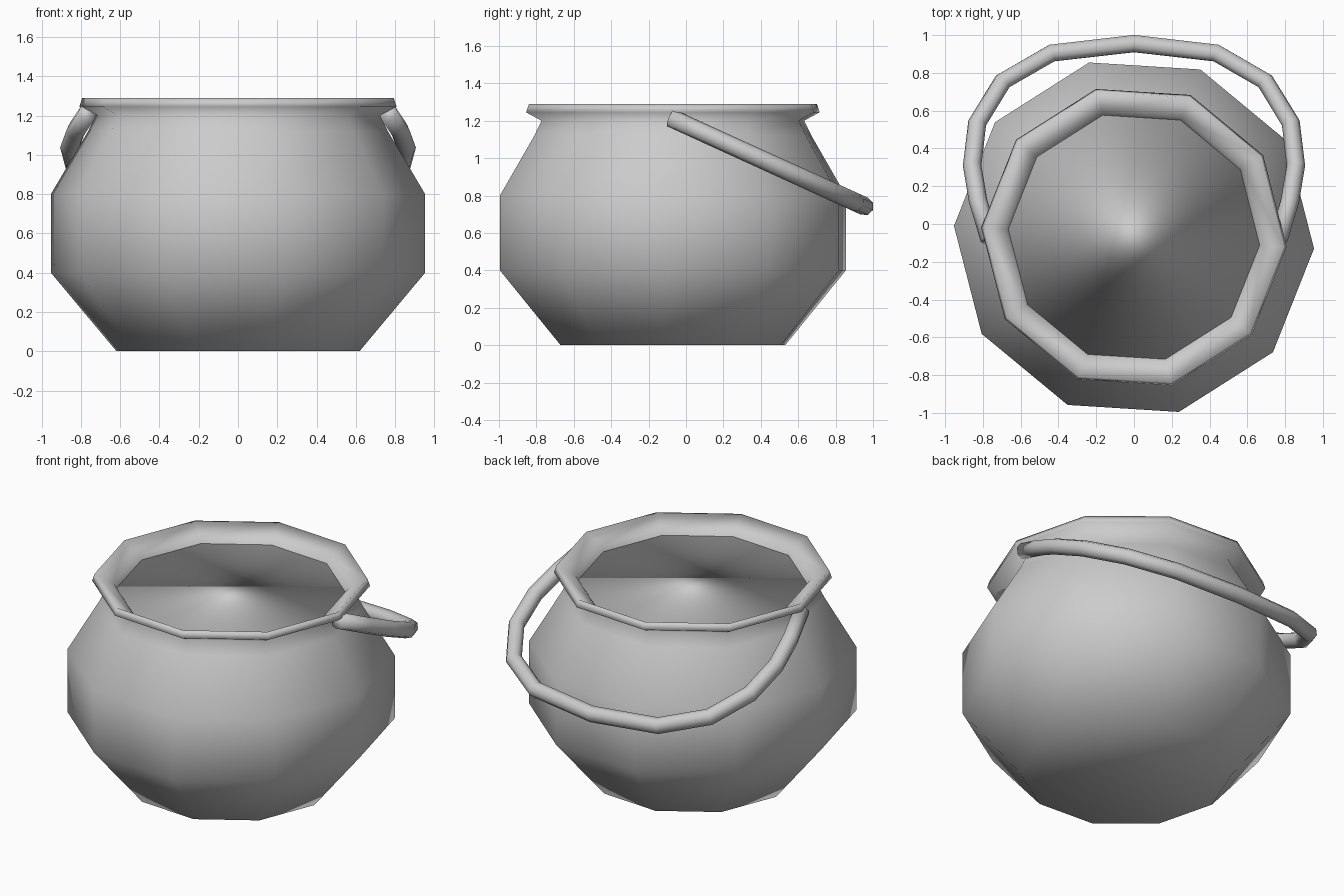
import bpy, bmesh, math
from mathutils import Vector

cube = bpy.data.objects.get("Cube")
if cube:
    bpy.data.objects.remove(cube, do_unlink=True)

# One plain grey for the whole pot
grey = bpy.data.materials.new("pot_grey")
grey.use_nodes = True
colour = (0.6, 0.6, 0.6, 1)
grey.diffuse_color = colour
grey.node_tree.nodes["Principled BSDF"].inputs["Base Color"].default_value = colour

SIDES = 10
TURN = math.radians(-3.6)
CENTRE_Y = -0.07


def ring(bm, radius, z):
    """Ten-sided loop of vertices around the pot axis."""
    verts = []
    for i in range(SIDES):
        a = TURN + math.tau * i / SIDES
        verts.append(bm.verts.new((radius * math.cos(a), CENTRE_Y + radius * math.sin(a), z)))
    return verts


def bridge(bm, low, high):
    for i in range(SIDES):
        j = (i + 1) % SIDES
        bm.faces.new((low[i], low[j], high[j], high[i]))


def finish(bm, name):
    mesh = bpy.data.meshes.new(name)
    for f in bm.faces:
        f.smooth = True
    bm.to_mesh(mesh)
    bm.free()
    mesh.materials.append(grey)
    obj = bpy.data.objects.new(name, mesh)
    bpy.context.collection.objects.link(obj)
    return obj


# Pot: base, belly, shoulder and neck, then a flared rim sloping down to the filled top
bm = bmesh.new()
profile = [(0.62, 0), (0.955, 0.4), (0.955, 0.8), (0.765, 1.12), (0.725, 1.2),
           (0.81, 1.245), (0.795, 1.29), (0.685, 1.228), (0.667, 1.2)]
rings = [ring(bm, r, z) for r, z in profile]
for low, high in zip(rings, rings[1:]):
    bridge(bm, low, high)
bm.faces.new(list(reversed(rings[0])))
bm.faces.new(rings[4])
finish(bm, "pot")

# Handle: tilted hoop swept along a mirrored path
half = [(0.765, -0.08), (0.825, 0.12), (0.857, 0.31), (0.83, 0.535), (0.695, 0.755), (0.435, 0.905)]
plan = [(-x, y) for x, y in half] + [(0, 0.955)] + half[::-1]
path = [Vector((x, y, 1.21 - 0.456 * (y - CENTRE_Y))) for x, y in plan]
hoop_normal = Vector((0, 0.456, 1)).normalized()
TUBE, TUBE_SIDES = 0.049, 8

bm = bmesh.new()
loops = []
for i, p in enumerate(path):
    ahead = (path[min(i + 1, len(path) - 1)] - p).normalized()
    behind = (p - path[max(i - 1, 0)]).normalized()
    tangent = (ahead + behind).normalized()
    side = tangent.cross(hoop_normal).normalized()
    loops.append([bm.verts.new(p + TUBE * (side * math.cos(a) + hoop_normal * math.sin(a)))
                  for a in (math.tau * k / TUBE_SIDES for k in range(TUBE_SIDES))])
for a, b in zip(loops, loops[1:]):
    for k in range(TUBE_SIDES):
        n = (k + 1) % TUBE_SIDES
        bm.faces.new((a[k], a[n], b[n], b[k]))
bm.faces.new(loops[0])
bm.faces.new(loops[-1])
bmesh.ops.recalc_face_normals(bm, faces=bm.faces)
finish(bm, "handle")
